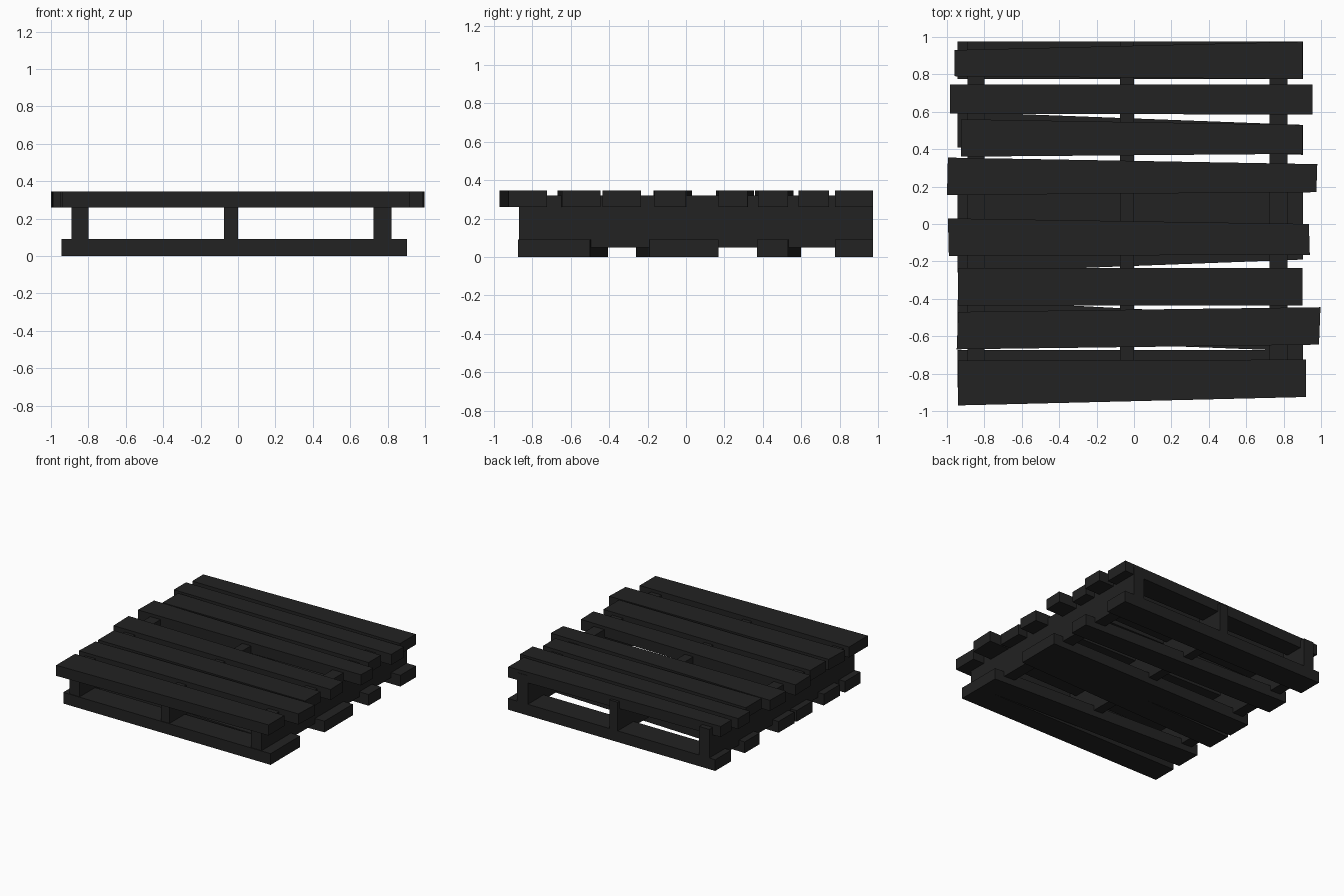
import bpy, bmesh

cube = bpy.data.objects.get("Cube")
if cube:
    bpy.data.objects.remove(cube, do_unlink=True)

wood = bpy.data.materials.new("charcoal wood")
wood.use_nodes = True
COLOUR = (0.016, 0.016, 0.016, 1)
wood.diffuse_color = COLOUR
wood.node_tree.nodes["Principled BSDF"].inputs["Base Color"].default_value = COLOUR


def board(name, left, right, z0, z1, skew=0.0):
    """Plank between two ends, each given as (x, y_low, y_high)."""
    (xl, l0, l1), (xr, r0, r1) = left, right
    bm = bmesh.new()
    outline = [(xl, l0), (xr - skew, r0), (xr, r1), (xl + skew, l1)]
    face = bm.faces.new([bm.verts.new((x, y, z0)) for x, y in outline])
    top = bmesh.ops.extrude_face_region(bm, geom=[face])["geom"]
    verts = [v for v in top if isinstance(v, bmesh.types.BMVert)]
    bmesh.ops.translate(bm, verts=verts, vec=(0, 0, z1 - z0))
    bmesh.ops.recalc_face_normals(bm, faces=bm.faces)
    mesh = bpy.data.meshes.new(name)
    bm.to_mesh(mesh)
    bm.free()
    mesh.materials.append(wood)
    bpy.context.collection.objects.link(bpy.data.objects.new(name, mesh))


# Three upright beams running front to back
for side, x0, x1 in (("right", -0.89, -0.8), ("middle", -0.075, 0), ("left", 0.725, 0.82)):
    board(side + "_beam", (x0, -0.87, 0.975), (x1, -0.87, 0.975), 0.05, 0.32)

# Uneven deck planks, back to front
deck = [
    ((-0.96, 0.79, 0.93), (0.9, 0.775, 0.975), 0),
    ((-0.985, 0.59, 0.745), (0.955, 0.585, 0.745), 0),
    ((-0.925, 0.36, 0.56), (0.9, 0.375, 0.53), 0),
    ((-1, 0.155, 0.355), (0.98, 0.17, 0.32), 0.005),
    ((-0.99, -0.17, 0.03), (0.935, -0.165, 0), -0.005),
    ((-0.94, -0.435, -0.235), (0.9, -0.435, -0.235), 0),
    ((-0.948, -0.67, -0.47), (0.997, -0.645, -0.445), 0.008),
    ((-0.94, -0.97, -0.73), (0.92, -0.925, -0.725), 0),
]
for i, (left, right, skew) in enumerate(deck):
    board(f"deck_plank_{i + 1}", left, right, 0.26, 0.345, skew)

# Base planks, back to front, as y ranges at the two ends
base = [
    ((0.775, 0.975), (0.775, 0.975)),
    ((0.41, 0.6), (0.37, 0.53)),
    ((-0.03, 0.17), (-0.03, 0.17)),
    ((-0.26, -0.06), (-0.19, 0.01)),
    ((-0.61, -0.405), (-0.68, -0.5)),
    ((-0.875, -0.675), (-0.875, -0.675)),
]
for i, (left, right) in enumerate(base):
    board(f"base_plank_{i + 1}", (-0.943, *left), (0.903, *right), 0, 0.09)
